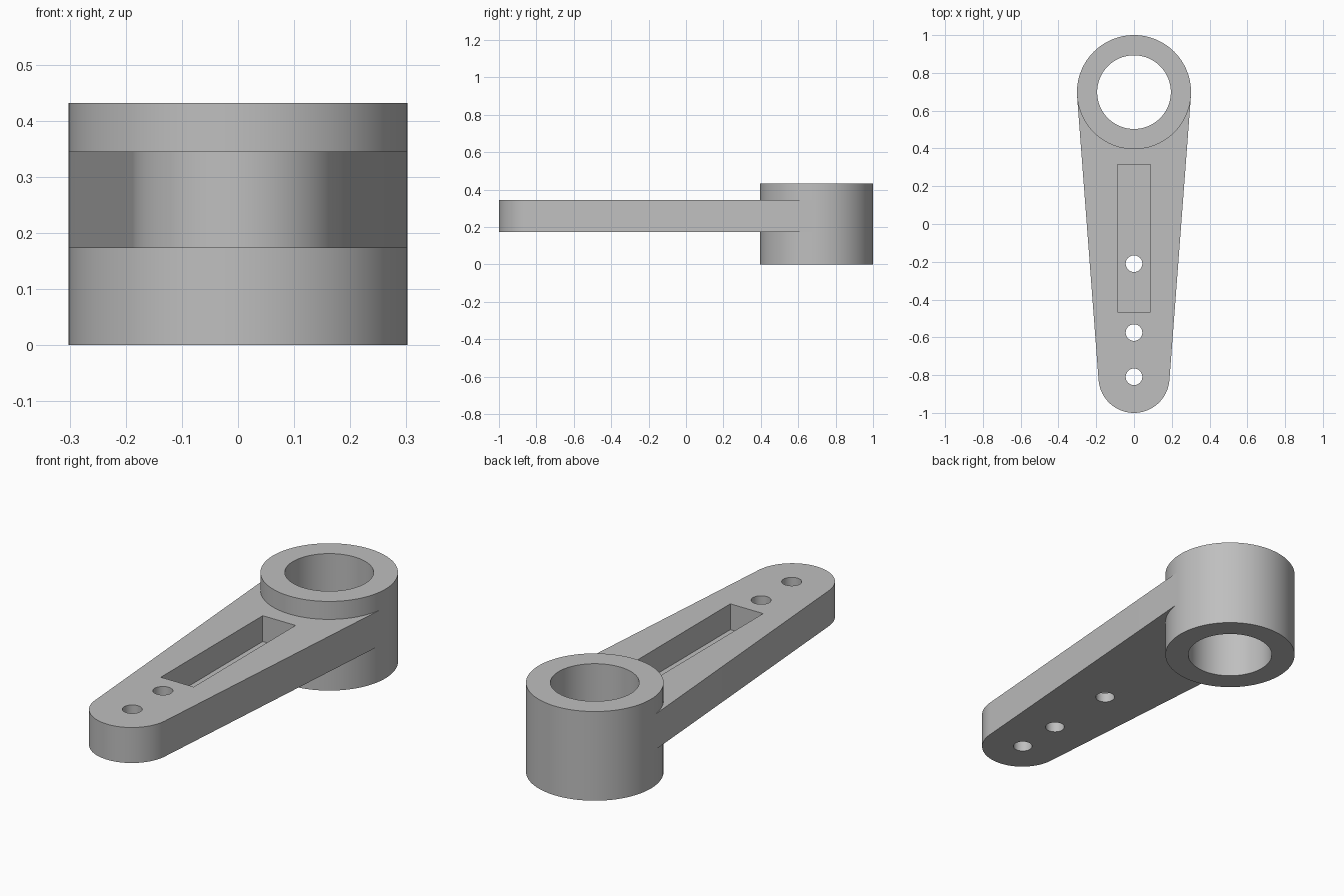
import bpy, bmesh
from math import sin, cos, pi, asin

cube = bpy.data.objects.get("Cube")
if cube:
    bpy.data.objects.remove(cube, do_unlink=True)

HUB_Y, HUB_R, BORE_R, HUB_H = 0.698, 0.302, 0.195, 0.432
TIP_Y, TIP_R = -0.812, 0.188
ARM_LOW, ARM_TOP = 0.173, 0.345
POCKET_FLOOR = 0.22

grey = bpy.data.materials.new("plain_grey")
grey.use_nodes = True
colour = (0.52, 0.52, 0.52, 1)
grey.diffuse_color = colour
grey.node_tree.nodes["Principled BSDF"].inputs["Base Color"].default_value = colour


def arc(y, r, start, end, steps):
    """Points on an arc centred on x = 0."""
    angles = [start + (end - start) * i / steps for i in range(steps + 1)]
    return [(r * cos(a), y + r * sin(a)) for a in angles]


def prism(name, outline, low, high):
    """Extrude a flat outline from low to high."""
    bm = bmesh.new()
    face = bm.faces.new([bm.verts.new((x, y, low)) for x, y in outline])
    top = bmesh.ops.extrude_face_region(bm, geom=[face])["geom"]
    verts = [v for v in top if isinstance(v, bmesh.types.BMVert)]
    bmesh.ops.translate(bm, vec=(0, 0, high - low), verts=verts)
    bmesh.ops.recalc_face_normals(bm, faces=bm.faces)
    mesh = bpy.data.meshes.new(name)
    bm.to_mesh(mesh)
    bm.free()
    mesh.materials.append(grey)
    obj = bpy.data.objects.new(name, mesh)
    bpy.context.collection.objects.link(obj)
    return obj


def circle(y, r, steps):
    return arc(y, r, 0, 2 * pi, steps)[:-1]


def cut(target, cutter):
    """Subtract the cutter, then remove it."""
    mod = target.modifiers.new("cut", 'BOOLEAN')
    mod.operation, mod.solver, mod.object = 'DIFFERENCE', 'EXACT', cutter
    bpy.context.view_layer.objects.active = target
    bpy.ops.object.modifier_apply(modifier=mod.name)
    bpy.data.objects.remove(cutter, do_unlink=True)


# Hub: a tall ring with a through bore
hub = prism("hub", circle(HUB_Y, HUB_R, 96), 0, HUB_H)
cut(hub, prism("bore_cutter", circle(HUB_Y, BORE_R, 96), -0.1, HUB_H + 0.1))

# Arm: tangent sides, rounded tip, root ending inside the hub wall
tilt = asin((HUB_R - TIP_R) / (HUB_Y - TIP_Y))
tip = arc(TIP_Y, TIP_R, -pi + tilt, -tilt, 48)
root_right = [(HUB_R * cos(tilt), HUB_Y - HUB_R * sin(tilt))]
root_left = [(-x, y) for x, y in root_right]
root_curve = arc(HUB_Y, 0.25, -tilt, -pi + tilt, 48)
arm = prism("arm", tip + root_right + root_curve + root_left, ARM_LOW, ARM_TOP)

# Blind rectangular pocket in the top of the arm
pocket = [(-0.088, -0.465), (0.088, -0.465), (0.088, 0.315), (-0.088, 0.315)]
cut(arm, prism("pocket_cutter", pocket, POCKET_FLOOR, ARM_TOP + 0.1))

# Three through holes along the arm
for y in (-0.21, -0.575, TIP_Y + 0.003):
    cut(arm, prism("hole_cutter", circle(y, 0.044, 40), 0, ARM_TOP + 0.1))

# Smooth the curved walls, keep the rims sharp
for obj in (hub, arm):
    bpy.ops.object.select_all(action='DESELECT')
    obj.select_set(True)
    bpy.context.view_layer.objects.active = obj
    bpy.ops.object.shade_smooth_by_angle(angle=pi / 6)
